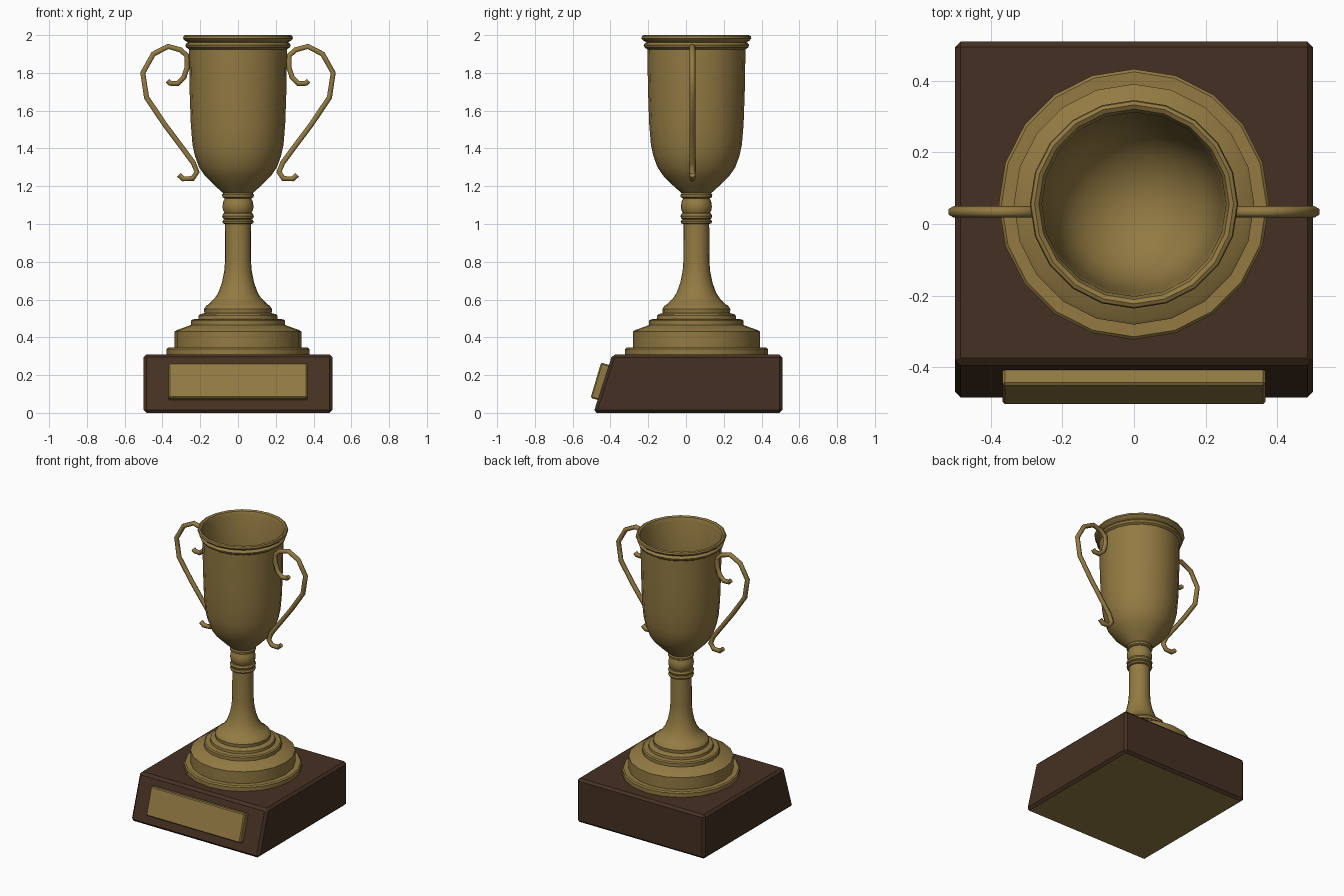
import bpy, bmesh, math
from mathutils import Matrix, Vector

if "Cube" in bpy.data.objects:
    bpy.data.objects.remove(bpy.data.objects["Cube"])

CUP_Y = 0.055      # cup axis
HANDLE_Y = 0.034   # handle plane


def material(name, rgb):
    m = bpy.data.materials.new(name)
    m.diffuse_color = (*rgb, 1)
    m.use_nodes = True
    m.node_tree.nodes["Principled BSDF"].inputs["Base Color"].default_value = m.diffuse_color
    return m


gold = material("aged_gold", (0.29, 0.195, 0.055))
wood = material("dark_wood", (0.06, 0.03, 0.016))


def finish(name, bm, mats, smooth=False):
    bmesh.ops.recalc_face_normals(bm, faces=bm.faces)
    me = bpy.data.meshes.new(name)
    bm.to_mesh(me)
    bm.free()
    ob = bpy.data.objects.new(name, me)
    bpy.context.collection.objects.link(ob)
    for m in mats:
        me.materials.append(m)
    if smooth:
        bpy.ops.object.select_all(action='DESELECT')
        ob.select_set(True)
        bpy.context.view_layer.objects.active = ob
        bpy.ops.object.shade_smooth_by_angle(angle=math.radians(32))
    return ob


def lathe(name, profile, sides=20):
    bm = bmesh.new()
    vs = [bm.verts.new((r, 0, z)) for r, z in profile]
    es = [bm.edges.new(p) for p in zip(vs, vs[1:])]
    bmesh.ops.spin(bm, geom=vs + es, cent=(0, 0, 0), axis=(0, 0, 1),
                   angle=math.tau, steps=sides, use_duplicate=False)
    bmesh.ops.remove_doubles(bm, verts=bm.verts, dist=1e-4)
    ob = finish(name, bm, [gold], True)
    ob.location.y = CUP_Y
    return ob


def bevelled_box(size, bevel):
    bm = bmesh.new()
    bmesh.ops.create_cube(bm, size=1)
    bmesh.ops.scale(bm, vec=size, verts=bm.verts)
    return bm, lambda: bmesh.ops.bevel(bm, geom=bm.edges[:], offset=bevel,
                                       segments=1, affect='EDGES')


# Wooden base with sloping front and a metal underside
bm, bevel = bevelled_box((1.0, 1.0, 0.31), 0.016)
for v in bm.verts:
    v.co += Vector((0, 0.01, 0.155))
    if v.co.y < 0 and v.co.z > 0.2:
        v.co.y = -0.39
bevel()
for f in bm.faces:
    if f.calc_center_median().z < 0.001:
        f.material_index = 1
finish("wooden_base", bm, [wood, gold])

# Tilted plaque on the sloping front
bm, bevel = bevelled_box((0.735, 0.05, 0.195), 0.007)
bevel()
plaque = finish("plaque", bm, [gold])
plaque.matrix_world = (Matrix.Translation((0, -0.4535, 0.166))
                       @ Matrix.Rotation(math.radians(-16.6), 4, 'X'))

# Stepped foot flaring up into the stem
lathe("foot_and_stem", [
    (0, 0.305), (0.378, 0.305), (0.378, 0.338), (0.37, 0.346), (0.336, 0.346),
    (0.336, 0.43), (0.325, 0.438), (0.25, 0.465), (0.25, 0.488), (0.242, 0.495),
    (0.21, 0.498), (0.208, 0.515), (0.2, 0.523), (0.178, 0.528), (0.18, 0.55),
    (0.168, 0.568), (0.155, 0.575), (0.125, 0.605), (0.105, 0.635),
    (0.085, 0.69), (0.073, 0.75), (0.069, 0.8), (0.068, 1.0), (0.08, 1.003),
    (0.083, 1.012), (0.078, 1.022), (0.072, 1.025), (0.08, 1.03),
    (0.084, 1.042), (0.078, 1.055), (0.072, 1.058), (0.08, 1.075),
    (0.082, 1.095), (0.078, 1.12), (0.07, 1.135), (0.07, 1.165), (0, 1.165)])

# Hollow bowl with ringed rim
lathe("bowl", [
    (0, 1.135), (0.07, 1.135), (0.083, 1.142), (0.084, 1.155), (0.078, 1.163),
    (0.125, 1.205), (0.175, 1.255), (0.206, 1.3), (0.228, 1.36), (0.241, 1.42),
    (0.25, 1.53), (0.256, 1.7), (0.26, 1.925), (0.274, 1.934), (0.279, 1.947),
    (0.272, 1.958), (0.265, 1.962), (0.28, 1.97), (0.291, 1.982),
    (0.288, 1.995), (0.278, 2.0), (0.266, 1.993), (0.257, 1.97),
    (0.25, 1.7), (0.243, 1.5), (0.233, 1.42), (0.218, 1.35), (0.19, 1.29),
    (0.145, 1.24), (0.08, 1.2), (0, 1.185)])

# Scrolled handles, one path used on both sides
PATH = [(0.373, 1.758), (0.36, 1.745), (0.32, 1.743), (0.287, 1.775),
        (0.269, 1.83), (0.272, 1.893), (0.305, 1.922), (0.37, 1.94),
        (0.448, 1.9), (0.504, 1.8), (0.484, 1.67), (0.39, 1.53),
        (0.237, 1.325), (0.217, 1.275), (0.24, 1.241), (0.29, 1.239),
        (0.313, 1.26)]


def handle(name, side):
    cu = bpy.data.curves.new(name, 'CURVE')
    cu.dimensions = '3D'
    cu.bevel_depth = 0.016
    cu.bevel_resolution = 1
    cu.use_fill_caps = True
    sp = cu.splines.new('POLY')
    sp.points.add(len(PATH) - 1)
    for p, (x, z) in zip(sp.points, PATH):
        p.co = (side * x, HANDLE_Y, z, 1)
    cu.materials.append(gold)
    bpy.context.collection.objects.link(bpy.data.objects.new(name, cu))


handle("left_handle", -1)
handle("right_handle", 1)
